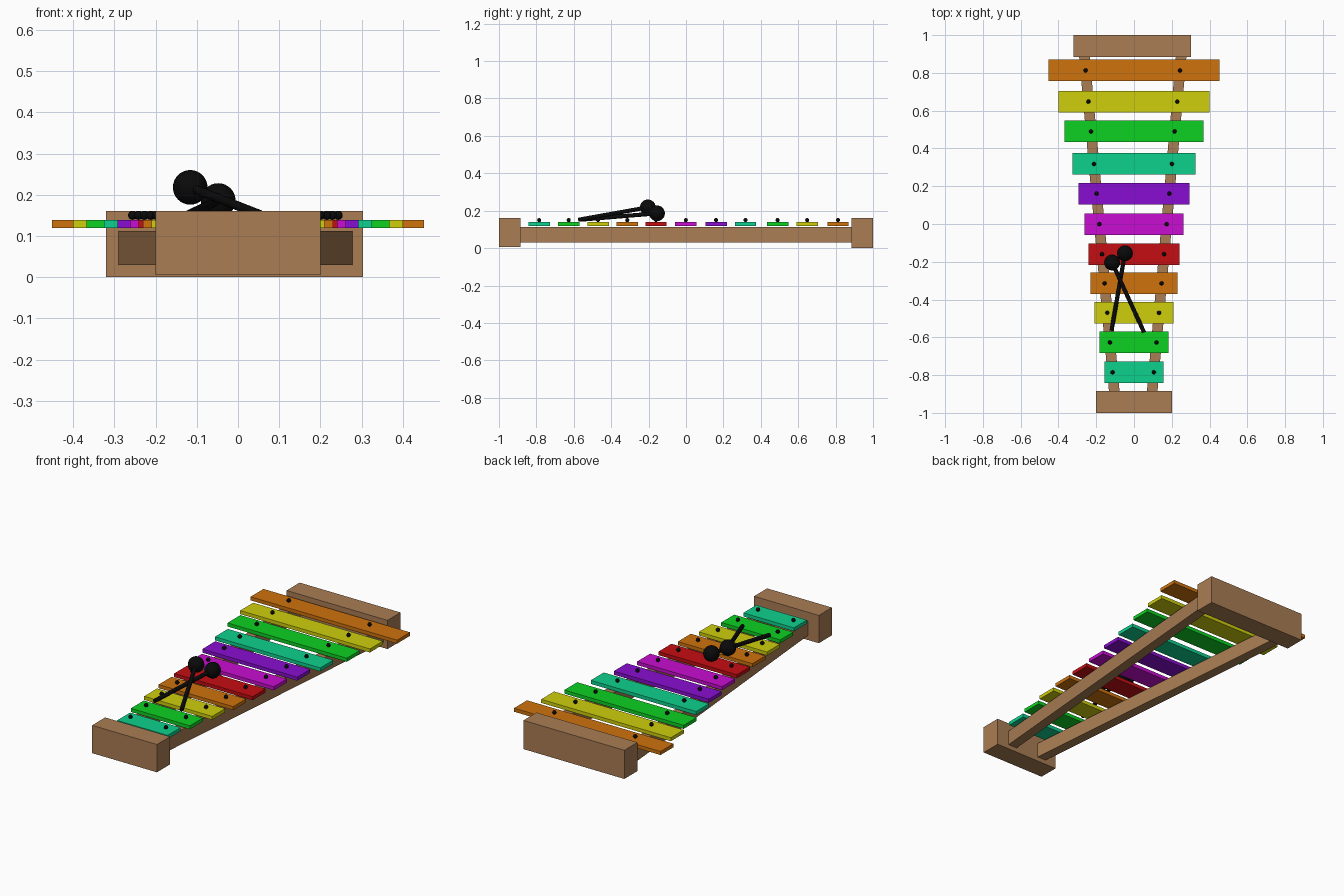
import bpy, bmesh, math
from mathutils import Vector

if "Cube" in bpy.data.objects:
    bpy.data.objects.remove(bpy.data.objects["Cube"])


def material(name, rgb):
    m = bpy.data.materials.new(name)
    m.diffuse_color = (*rgb, 1)
    m.use_nodes = True
    m.node_tree.nodes["Principled BSDF"].inputs["Base Color"].default_value = m.diffuse_color
    return m


WOOD = material("brown wood", (0.40, 0.205, 0.088))
BLACK = material("black", (0.003, 0.003, 0.003))
C = {
    "orange": material("orange", (0.62, 0.17, 0.004)),
    "yellow": material("yellow", (0.62, 0.62, 0.004)),
    "green": material("green", (0.004, 0.64, 0.016)),
    "teal": material("teal", (0.004, 0.64, 0.27)),
    "purple": material("purple", (0.25, 0.004, 0.64)),
    "magenta": material("magenta", (0.58, 0.004, 0.64)),
    "red": material("red", (0.56, 0.004, 0.006)),
}


def prism(name, outline, z0, z1, mat):
    """Vertical extrusion of a plan outline."""
    bm = bmesh.new()
    face = bm.faces.new([bm.verts.new((x, y, z0)) for x, y in outline])
    ext = bmesh.ops.extrude_face_region(bm, geom=[face])["geom"]
    bmesh.ops.translate(bm, vec=(0, 0, z1 - z0),
                        verts=[v for v in ext if isinstance(v, bmesh.types.BMVert)])
    bmesh.ops.recalc_face_normals(bm, faces=bm.faces)
    me = bpy.data.meshes.new(name)
    bm.to_mesh(me)
    bm.free()
    me.materials.append(mat)
    ob = bpy.data.objects.new(name, me)
    bpy.context.collection.objects.link(ob)
    return ob


def box(name, x0, x1, y0, y1, z0, z1, mat):
    return prism(name, [(x0, y0), (x1, y0), (x1, y1), (x0, y1)], z0, z1, mat)


def sphere(name, loc, r, seg, rings):
    bpy.ops.mesh.primitive_uv_sphere_add(segments=seg, ring_count=rings, radius=r, location=loc)
    ob = bpy.context.object
    ob.name = name
    ob.data.materials.append(BLACK)
    bpy.ops.object.shade_smooth()
    return ob


# End blocks
box("front_block", -0.20, 0.20, -1.0, -0.885, 0.005, 0.16, WOOD)
box("back_block", -0.32, 0.303, 0.885, 1.0, 0.0, 0.16, WOOD)


# Splayed side rails
def rail_x(side, y):
    t = (y + 0.88) / 1.76
    return -0.105 - 0.157 * t if side < 0 else 0.097 + 0.152 * t


for side, label in ((-1, "left"), (1, "right")):
    a, b = rail_x(side, -0.9), rail_x(side, 0.9)
    w = 0.028
    prism(label + "_rail", [(a - w, -0.9), (a + w, -0.9), (b + w, 0.9), (b - w, 0.9)],
          0.03, 0.112, WOOD)

# Sound bars: colour, centre y, half length
BARS = [
    ("teal", -0.785, 0.156), ("green", -0.627, 0.182), ("yellow", -0.47, 0.21),
    ("orange", -0.314, 0.23), ("red", -0.16, 0.242), ("magenta", -0.001, 0.262),
    ("purple", 0.161, 0.293), ("teal", 0.318, 0.325), ("green", 0.49, 0.368),
    ("yellow", 0.648, 0.40), ("orange", 0.813, 0.452),
]
for i, (colour, y, half) in enumerate(BARS):
    box(f"bar_{i + 1}", -half, half, y - 0.057, y + 0.057, 0.119, 0.139, C[colour])
    # Pins holding the bar above both rails
    for side, label in ((-1, "left"), (1, "right")):
        sphere(f"{label}_pin_{i + 1}", (rail_x(side, y), y, 0.150), 0.011, 12, 8)


# Two crossed mallets
def mallet(name, head, tail):
    head, tail = Vector(head), Vector(tail)
    d = head - tail
    bpy.ops.mesh.primitive_cylinder_add(vertices=16, radius=0.011, depth=d.length,
                                        location=(head + tail) / 2)
    ob = bpy.context.object
    ob.name = name + "_stick"
    ob.rotation_euler = d.to_track_quat("Z", "Y").to_euler()
    ob.data.materials.append(BLACK)
    bpy.ops.object.shade_smooth_by_angle(angle=math.radians(40))
    sphere(name + "_head", head, 0.042, 32, 16)


mallet("upper_mallet", (-0.116, -0.204, 0.218), (0.053, -0.573, 0.152))
mallet("lower_mallet", (-0.048, -0.155, 0.186), (-0.119, -0.565, 0.152))
